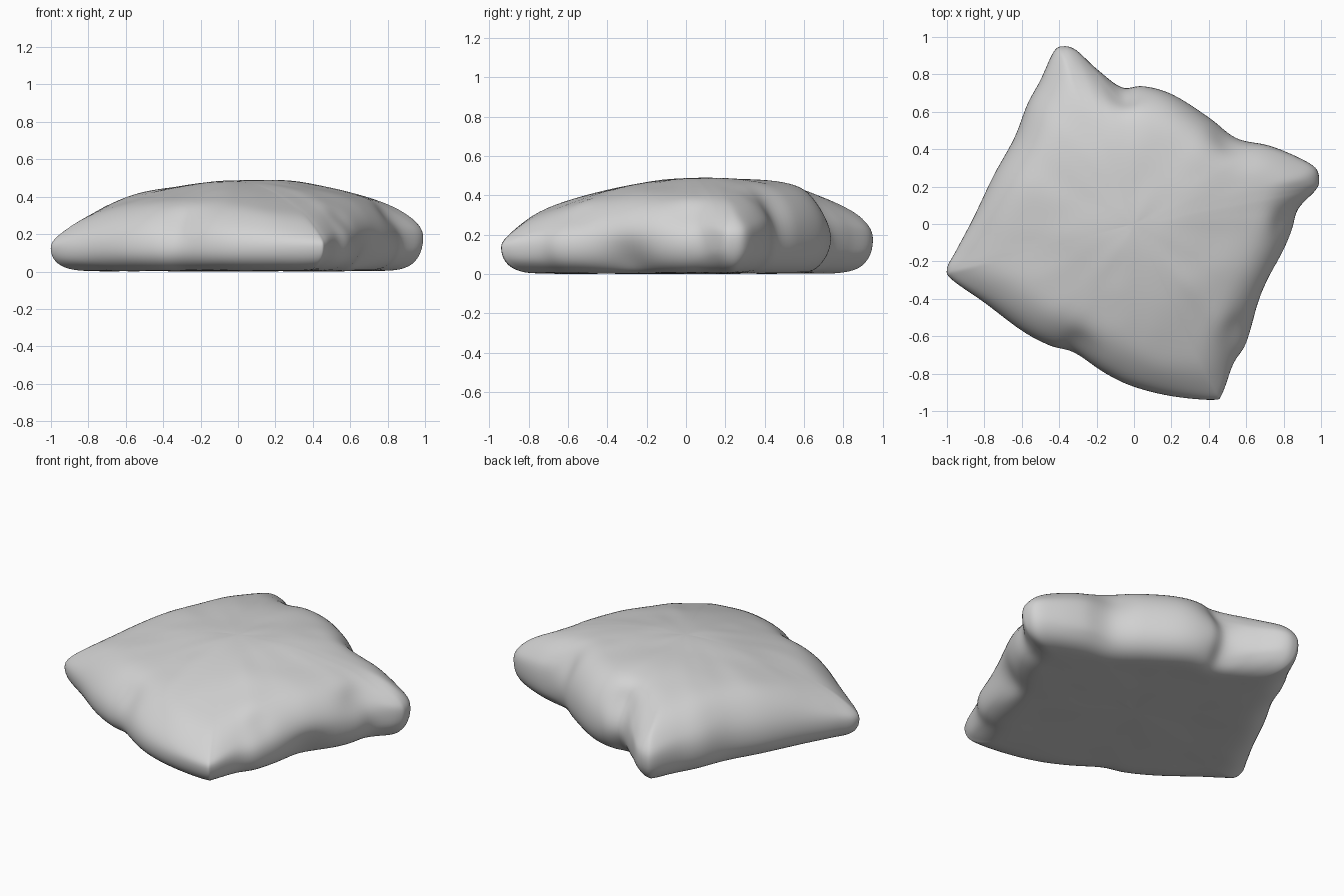
import bpy, bmesh, math
from mathutils import Vector, noise, kdtree

if "Cube" in bpy.data.objects:
    bpy.data.objects.remove(bpy.data.objects["Cube"])

# Cushion outline, counter-clockwise from the left corner, in hundredths
OUTLINE = [
    (99, 23), (97, 30), (87, 36), (72, 42), (55, 46), (40, 57), (21, 69), (5, 74),
    (-7, 74), (-20, 83), (-31, 93), (-38, 95), (-43, 92), (-50, 77), (-57, 64),
    (-64, 46), (-75, 26), (-86, 3), (-95, -14), (-100, -24), (-97, -30), (-80, -42),
    (-60, -57), (-45, -65), (-32, -69), (-15, -80), (0, -87), (20, -92), (42, -94),
    (47, -91), (53, -75), (60, -64), (66, -45), (74, -28), (84, -5), (88, 8), (97, 18)]

# Fabric folds: x, y, z, depth, radius
FOLDS = [
    (.58, -.60, .34, .04, .11), (.71, -.30, .06, .06, .13),
    (.85, 0, .35, .04, .11), (-.05, .74, .38, .05, .12),
    (-.05, .74, .05, .03, .10), (-.32, -.69, .34, .04, .12),
    (.54, .46, .38, .03, .12)]

STEPS = 6
RINGS = 28


def smooth_loop(points, steps):
    """Closed curve through the points."""
    pts = [Vector((x, y, 0)) / 100 for x, y in points]
    n = len(pts)
    loop = []
    for i in range(n):
        a, b, c, d = (pts[(i + k) % n] for k in (-1, 0, 1, 2))
        for j in range(steps):
            t = j / steps
            loop.append(b + (c - a) * (t / 2)
                        + (a * 2 - b * 5 + c * 4 - d) * (t * t / 2)
                        + (b * 3 - a - c * 3 + d) * (t ** 3 / 2))
    return loop


def rounding(distance, radius):
    """Rounded shoulder: 0 at the rim, 1 from the radius inwards."""
    t = min(distance / radius, 1)
    return (1 - (1 - t) ** 2.2) ** (1 / 2.2)


def shape(edge, s, top, rim):
    """Point on the cushion at fraction s from centre to edge."""
    p = edge * s
    gap = 0 if s > .9999 else rim.find(p)[2]
    middle = .17 + .022 * p.x + .03 * p.y
    if top:
        dome = .5 + .025 * p.x + .06 * p.y - .225 * p.length_squared
        p.z = middle + (dome - middle) * rounding(gap, .21)
    else:
        p.z = middle - (middle - .015) * rounding(gap, .16)
    # Pinch the folds inwards
    push = sum(depth * math.exp(-((p - Vector((x, y, z))).length / radius) ** 2)
               for x, y, z, depth, radius in FOLDS)
    p -= edge.normalized() * push * s
    # Soft unevenness of the stuffing
    ripple = noise.noise(p * 3.5) * .01 + noise.noise(p * 8) * .005
    p.z += ripple * (1 if top else .5) * (1 - s ** 8)
    return p


def build_cushion():
    loop = smooth_loop(OUTLINE, STEPS)
    n = len(loop)
    rim = kdtree.KDTree(n)
    for i, p in enumerate(loop):
        rim.insert(p, i)
    rim.balance()

    bm = bmesh.new()
    spread = [math.sin(math.pi / 2 * i / RINGS) for i in range(1, RINGS + 1)]
    path = [(s, True) for s in spread] + [(s, False) for s in reversed(spread[:-1])]
    rings = [[bm.verts.new(shape(e, s, top, rim)) for e in loop] for s, top in path]
    for a, b in zip(rings, rings[1:]):
        for i in range(n):
            j = (i + 1) % n
            bm.faces.new((a[i], b[i], b[j], a[j]))
    # Close the two centres
    for ring in (rings[0], rings[-1]):
        centre = bm.verts.new(sum((v.co for v in ring), Vector()) / n)
        for i in range(n):
            bm.faces.new((centre, ring[i], ring[(i + 1) % n]))
    bmesh.ops.recalc_face_normals(bm, faces=bm.faces)
    # Soften the ridges that run into the corners
    for _ in range(6):
        bmesh.ops.smooth_vert(bm, verts=bm.verts, factor=.5, use_axis_z=True)
    # Rest on the floor
    low = min(v.co.z for v in bm.verts)
    bmesh.ops.translate(bm, verts=bm.verts, vec=(0, 0, -low))
    mesh = bpy.data.meshes.new("cushion")
    bm.to_mesh(mesh)
    bm.free()
    obj = bpy.data.objects.new("cushion", mesh)
    bpy.context.collection.objects.link(obj)
    return obj


cushion = build_cushion()

# Plain grey fabric
fabric = bpy.data.materials.new("grey fabric")
fabric.use_nodes = True
grey = (.65, .65, .65, 1)
fabric.diffuse_color = grey
shader = next(n for n in fabric.node_tree.nodes if n.type == 'BSDF_PRINCIPLED')
shader.inputs["Base Color"].default_value = grey
cushion.data.materials.append(fabric)
cushion.data.polygons.foreach_set("use_smooth", [True] * len(cushion.data.polygons))
cushion.data.update()
